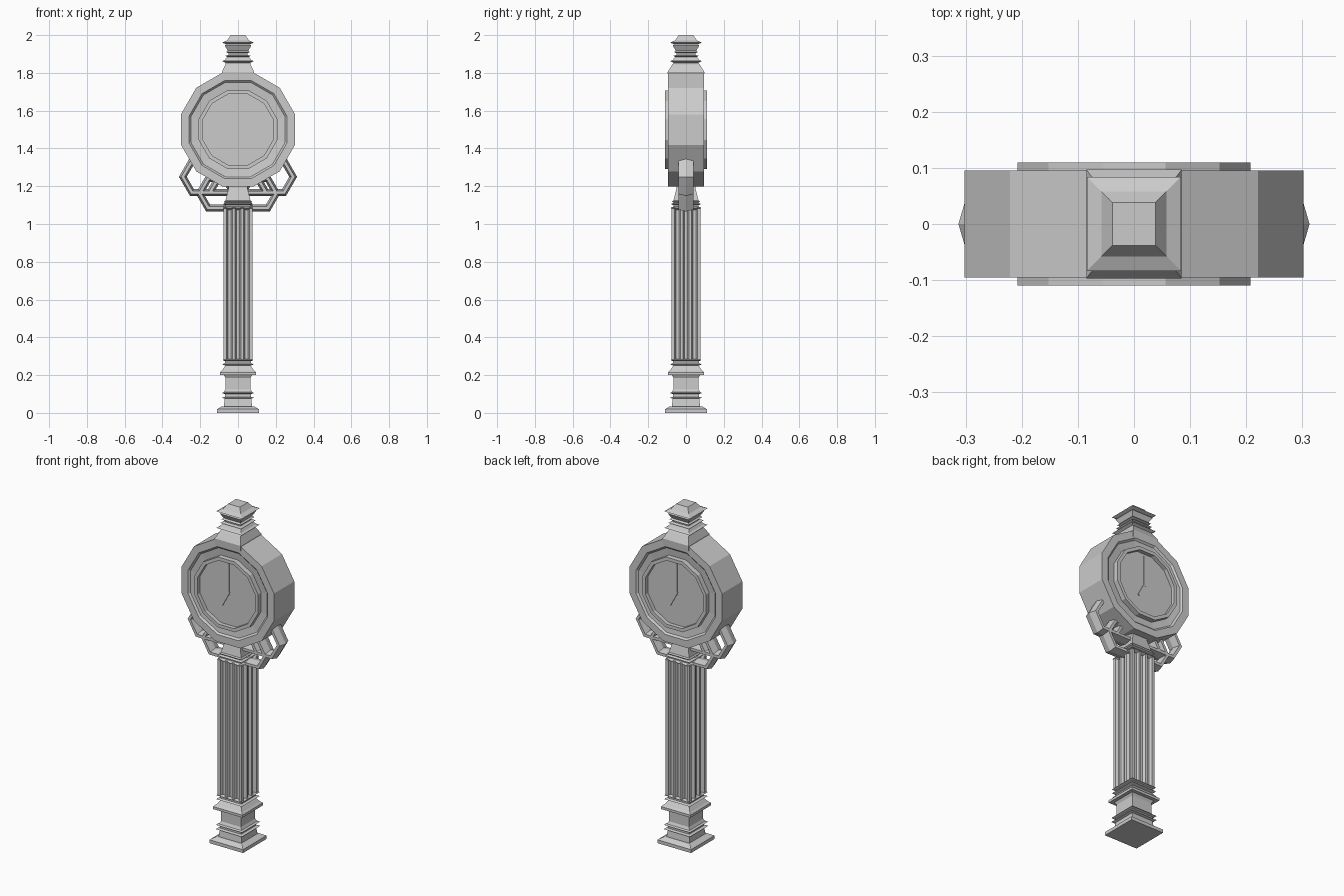
import bpy, bmesh
from math import cos, sin, pi, radians
from mathutils import Matrix

if "Cube" in bpy.data.objects:
    bpy.data.objects.remove(bpy.data.objects["Cube"])


def skin(name, rings, caps=True, loop=False):
    """Join equal-length point rings into a flat-faced mesh."""
    bm = bmesh.new()
    rows = [[bm.verts.new(p) for p in r] for r in rings]
    n = len(rows[0])
    pairs = list(zip(rows, rows[1:]))
    if loop:
        pairs.append((rows[-1], rows[0]))
    for a, b in pairs:
        for i in range(n):
            j = (i + 1) % n
            bm.faces.new((a[i], a[j], b[j], b[i]))
    if caps and not loop:
        bm.faces.new(rows[0])
        bm.faces.new(rows[-1])
    bmesh.ops.recalc_face_normals(bm, faces=bm.faces[:])
    me = bpy.data.meshes.new(name)
    bm.to_mesh(me)
    bm.free()
    ob = bpy.data.objects.new(name, me)
    bpy.context.collection.objects.link(ob)
    return ob


def square_stack(name, profile):
    """Square moulding from (z, half x, half y) levels."""
    return skin(name, [[(-x, -y, z), (x, -y, z), (x, y, z), (-x, y, z)]
                       for z, x, y in profile])


def turned(name, profile, sides, phase, centre, loop=False):
    """Polygonal lathe around the y axis from (radius, y) points."""
    cx, cz = centre
    return skin(name, [[(cx + r * cos(phase + 2 * pi * k / sides), y,
                         cz + r * sin(phase + 2 * pi * k / sides))
                        for k in range(sides)] for r, y in profile], loop=loop)


def even(levels):
    return [(z, h, h) for z, h in levels]


# Stepped base
square_stack("base", even([
    (0, .11), (.02, .11), (.035, .085), (.035, .075), (.075, .07), (.08, .086),
    (.085, .07), (.1, .07), (.105, .086), (.11, .074), (.125, .066), (.185, .066),
    (.2, .075), (.2, .096), (.215, .096), (.225, .085), (.25, .066), (.257, .084),
    (.263, .07), (.275, .07), (.28, .084), (.285, .07)]))

# Fluted square post: three grooves on each side
side = [(-.078, .078)]
for c in (-.045, 0, .045):
    side += [(c - .016, .078), (c - .009, .062), (c + .009, .062), (c + .016, .078)]
outline = []
for q in range(4):
    a = -q * pi / 2
    outline += [(u * cos(a) - v * sin(a), u * sin(a) + v * cos(a)) for u, v in side]
skin("fluted_post", [[(x, y, z) for x, y in outline] for z in (.28, 1.09)])

# Capital under the drum
square_stack("capital", even([
    (1.075, .065), (1.085, .082), (1.092, .066), (1.1, .066), (1.106, .08),
    (1.112, .066), (1.12, .074), (1.125, .066), (1.19, .05), (1.24, .05)]))

# Twelve-sided clock drum with a raised ring and recessed face on both sides
k = 1 / cos(radians(15))
half = [(.188, -.086), (.188, -.11), (.208, -.11), (.208, -.08), (.25, -.085),
        (.26, -.095), (.302, -.095)]
prof = half + [(r, -y) for r, y in reversed(half)]
turned("clock_drum", [(r * k, y) for r, y in prof], 12, radians(15), (0, 1.5))

# Hands on both faces
def hand(name, length, width, angle, back):
    ob = square_stack(name, [(-.01, width, .003), (length, width, .003)])
    m = (Matrix.Translation((0, 0, 1.5)) @ Matrix.Rotation(pi * back, 4, 'Z')
         @ Matrix.Translation((0, -.088, 0)) @ Matrix.Rotation(angle, 4, 'Y'))
    ob.data.transform(m)

for back in (0, 1):
    face = ("front", "back")[back]
    hand(face + "_minute_hand", .175, .005, 0, back)
    hand(face + "_hour_hand", .09, .005, radians(208), back)

# Neck and finial above the drum
square_stack("finial", [
    (1.76, .085, .095), (1.805, .085, .097), (1.845, .066, .072)] + even([
    (1.853, .066), (1.862, .083), (1.868, .07), (1.885, .058), (1.89, .068),
    (1.895, .05), (1.905, .05), (1.91, .064), (1.918, .055), (1.945, .07),
    (1.952, .064), (1.96, .084), (1.972, .058), (2.0, .038)]))

# Overlapping hexagonal scroll brackets, mirrored left and right
bar = [(.018, 0), (.008, .04), (-.008, .04), (-.018, 0), (-.008, -.04), (.008, -.04)]
for s, label in ((-1, "left"), (1, "right")):
    for part, cx, cz, r in (("outer_scroll", .196, 1.25, .096),
                            ("lower_scroll", .113, 1.162, .09)):
        turned(f"{label}_{part}", [(r + d / cos(pi / 6), y) for d, y in bar],
               6, 0, (s * cx, cz), loop=True)
    skin(f"{label}_brace", [[(s * x, y, 1.166 + d) for d, y in bar]
                            for x in (.05, .24)])
